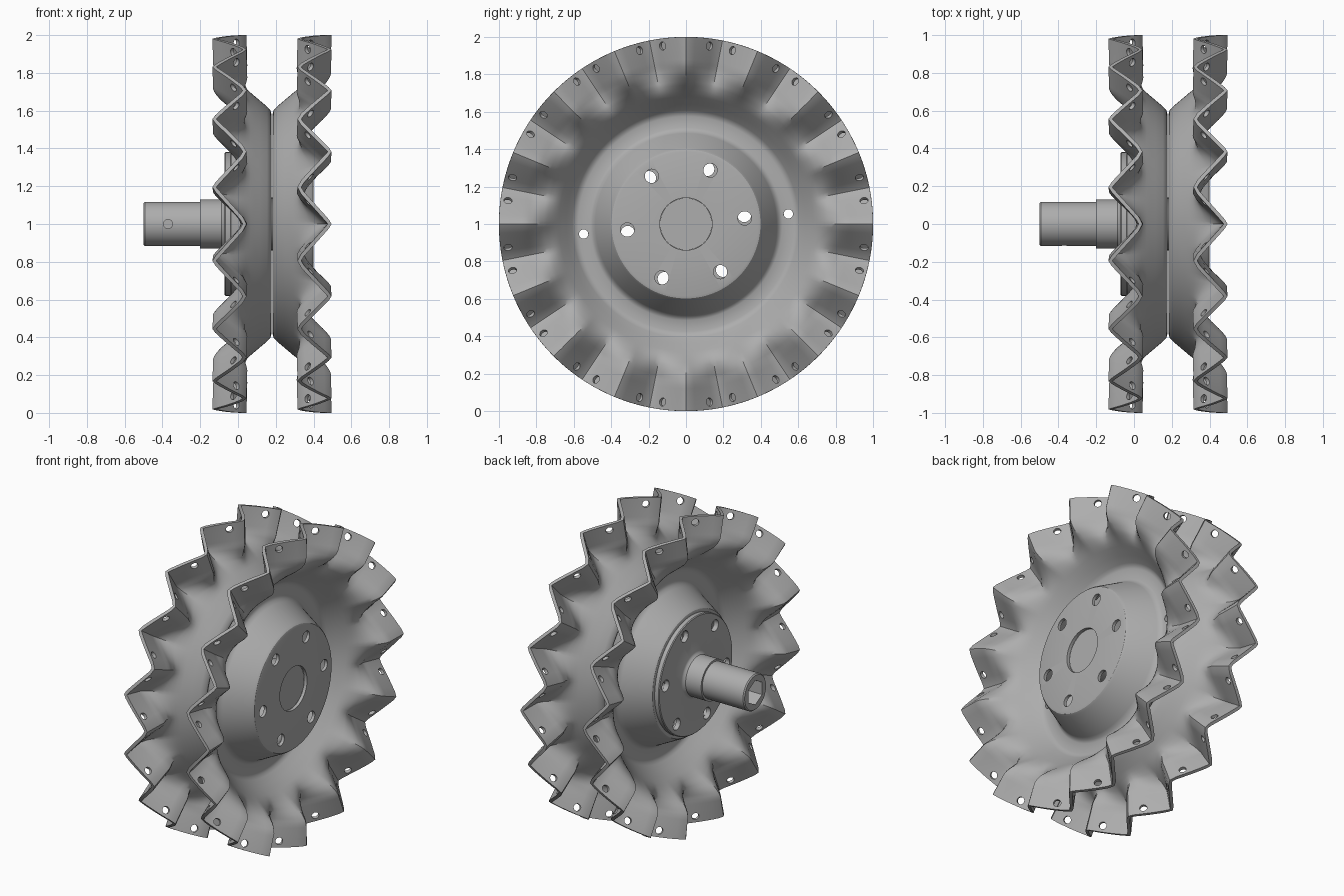
import bpy, bmesh, math
from mathutils import Matrix, Vector

cube = bpy.data.objects.get("Cube")
if cube:
    bpy.data.objects.remove(cube, do_unlink=True)

steel = bpy.data.materials.new("grey steel")
steel.use_nodes = True
GREY = (0.42, 0.42, 0.42, 1)
steel.diffuse_color = GREY
steel.node_tree.nodes["Principled BSDF"].inputs["Base Color"].default_value = GREY

TEETH = 16
PITCH = 2 * math.pi / TEETH
CLOCK = PITCH / 4          # angle shared by the bolt holes and the flip axis
MID = 0.18                 # plane where the two discs touch


def radial(a):
    return Vector((0, math.cos(a), math.sin(a)))


def make_object(name, bm):
    mesh = bpy.data.meshes.new(name)
    bm.to_mesh(mesh)
    bm.free()
    mesh.materials.append(steel)
    ob = bpy.data.objects.new(name, mesh)
    bpy.context.collection.objects.link(ob)
    return ob


def ring_surface(rings, caps=False):
    """Join rings of points around the x axis into a surface."""
    bm = bmesh.new()
    loops = [[bm.verts.new(p) for p in ring] for ring in rings]
    n = len(loops[0])
    for inner, outer in zip(loops, loops[1:]):
        for i in range(n):
            j = (i + 1) % n
            bm.faces.new((inner[i], outer[i], outer[j], inner[j]))
    if caps:
        bm.faces.new(loops[0])
        bm.faces.new(loops[-1])
        bmesh.ops.recalc_face_normals(bm, faces=bm.faces)
    return bm


def drill(name, holes, sides=24):
    """Cutter made of cylinders: (centre, direction, radius, length)."""
    bm = bmesh.new()
    for centre, direction, radius, length in holes:
        turn = direction.to_track_quat("Z", "Y").to_matrix().to_4x4()
        bmesh.ops.create_cone(bm, cap_ends=True, segments=sides, radius1=radius,
                              radius2=radius, depth=length,
                              matrix=Matrix.Translation(centre) @ turn)
    ob = make_object(name, bm)
    ob.hide_render = True
    return ob


def finish(ob, cutters):
    """Cut the holes, keep the result and shade it."""
    for cutter in cutters:
        mod = ob.modifiers.new("holes", "BOOLEAN")
        mod.operation = "DIFFERENCE"
        mod.solver = "EXACT"
        mod.object = cutter
    bpy.context.view_layer.update()
    graph = bpy.context.evaluated_depsgraph_get()
    mesh = bpy.data.meshes.new_from_object(ob.evaluated_get(graph))
    ob.modifiers.clear()
    ob.data = mesh
    for cutter in cutters:
        bpy.data.objects.remove(cutter, do_unlink=True)
    bpy.ops.object.select_all(action="DESELECT")
    ob.select_set(True)
    bpy.context.view_layer.objects.active = ob
    bpy.ops.object.shade_smooth_by_angle(angle=math.radians(32))


# Dished disc: (radius, height) profile with a pleated rim
PROFILE = [(0.14, 0.22), (0.385, 0.22), (0.398, 0.216), (0.408, 0.204), (0.485, 0.05),
           (0.498, 0.03), (0.515, 0.022), (0.575, 0.022), (0.592, 0.026), (0.607, 0.04),
           (0.7, 0.15), (0.75, 0.195), (0.8, 0.22), (0.86, 0.232), (1.0, 0.235)]


def height(r, a):
    for (r0, h0), (r1, h1) in zip(PROFILE, PROFILE[1:]):
        if r <= r1 + 1e-6:
            base = h0 + (h1 - h0) * (r - r0) / (r1 - r0)
            break
    t = min(max((r - 0.68) / 0.18, 0), 1)
    sharp = 0.985
    wave = math.asin(sharp * math.cos(TEETH * a)) / math.asin(sharp)
    return base + 0.08 * t * t * (3 - 2 * t) * wave


def build_disc(name):
    radii = [p[0] for p in PROFILE if p[0] < 0.65]
    radii += [0.64 + 0.02 * i for i in range(19)]
    n = TEETH * 16
    angles = [2 * math.pi * i / n for i in range(n)]
    bm = ring_surface([[radial(a) * r + Vector((height(r, a), 0, 0)) for a in angles]
                       for r in radii])
    ob = make_object(name, bm)
    shell = ob.modifiers.new("sheet", "SOLIDIFY")
    shell.thickness = 0.02
    shell.offset = -1

    # Rim holes straddle each valley, square to the pleat faces
    holes = []
    for k in range(TEETH):
        for side in (-1, 1):
            a = PITCH * (k + 0.5) + side * math.radians(4)
            tangent = radial(a + math.pi / 2)
            direction = Vector((1, 0, 0)) - tangent * side * 0.82
            centre = radial(a) * 0.96 + Vector((height(0.96, a) - 0.01, 0, 0))
            holes.append((centre, direction, 0.022, 0.07))
    # Hub bolt holes and two dowel holes
    X = Vector((1, 0, 0))
    for k in range(6):
        holes.append((radial(CLOCK + k * math.pi / 3) * 0.315 + X * 0.21, X, 0.037, 0.1))
    for k in range(2):
        holes.append((radial(CLOCK + k * math.pi) * 0.55 + X * 0.01, X, 0.025, 0.1))
    finish(ob, [drill(name + "_cutter", holes)])
    return ob


right_disc = build_disc("outer_disc")
right_disc.location = (MID, 0, 1)

# Second disc is the same part flipped over about the dowel line
left_disc = right_disc.copy()
left_disc.data = right_disc.data.copy()
left_disc.name = "inner_disc"
bpy.context.collection.objects.link(left_disc)
left_disc.matrix_world = (Matrix.Translation((MID, 0, 1))
                          @ Matrix.Rotation(math.pi, 4, radial(CLOCK)))

# Hub shaft with mounting flange: (x, radius) turned profile
SHAFT = [(0.38, 0.139), (-0.04, 0.139), (-0.04, 0.38), (-0.066, 0.38), (-0.071, 0.375),
         (-0.071, 0.15), (-0.076, 0.139), (-0.088, 0.13), (-0.2, 0.13), (-0.2, 0.117),
         (-0.493, 0.117), (-0.5, 0.11)]
turn = [2 * math.pi * i / 96 for i in range(96)]
shaft = make_object("hub_shaft", ring_surface(
    [[radial(a) * r + Vector((x, 0, 0)) for a in turn] for x, r in SHAFT], caps=True))
AXIS = Vector((1, 0, 0))
bolts = drill("bolt_cutter", [
    (radial(CLOCK + math.radians(3) + k * math.pi / 3) * 0.315 + AXIS * -0.05,
     AXIS, 0.037, 0.1) for k in range(6)])
bore = drill("bore_cutter", [(AXIS * -0.4, AXIS, 0.08, 0.4)], sides=6)
pin = drill("pin_cutter", [(Vector((-0.37, -0.1, 0)), Vector((0, 1, 0)), 0.024, 0.12)])
finish(shaft, [bolts, bore, pin])
shaft.location = (0, 0, 1)
